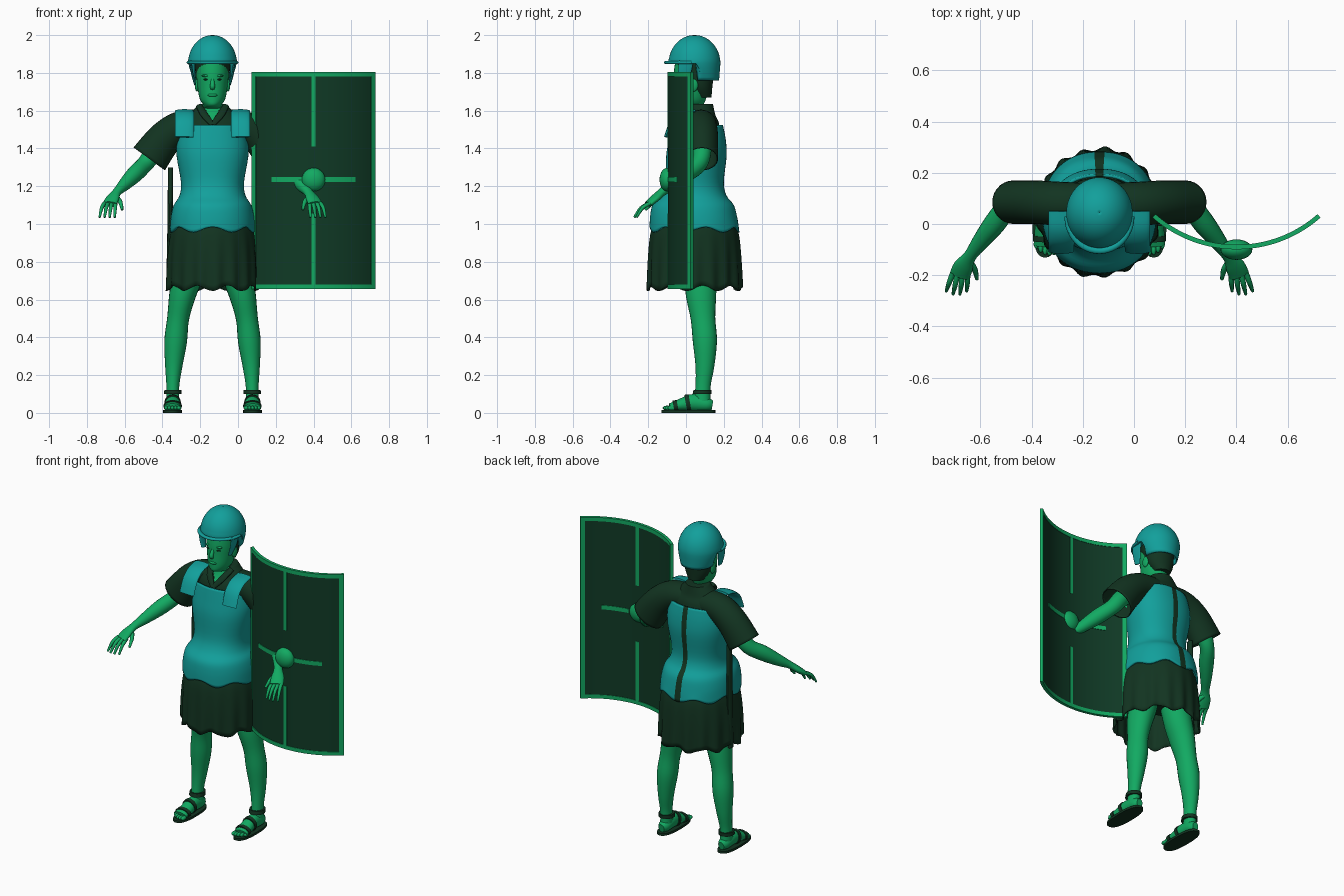
import bpy, bmesh, math
from mathutils import Vector

if "Cube" in bpy.data.objects:
    bpy.data.objects.remove(bpy.data.objects["Cube"])

CX = -0.135  # body centre line


def material(name, rgb):
    m = bpy.data.materials.new(name)
    m.use_nodes = True
    m.diffuse_color = (*rgb, 1)
    bsdf = m.node_tree.nodes["Principled BSDF"]
    bsdf.inputs["Base Color"].default_value = (*rgb, 1)
    return m


SKIN = material("skin green", (0.006, 0.40, 0.122))
ARMOUR = material("armour teal", (0.006, 0.35, 0.33))
CLOTH = material("cloth dark green", (0.006, 0.034, 0.015))
BOARD = material("shield dark green", (0.005, 0.042, 0.019))


def finish(name, bm, mats, rule=None, thick=0, angle=50):
    bmesh.ops.remove_doubles(bm, verts=bm.verts, dist=0.0002)
    bmesh.ops.recalc_face_normals(bm, faces=bm.faces)
    if rule:
        for f in bm.faces:
            f.material_index = int(rule(f.calc_center_median()))
    mesh = bpy.data.meshes.new(name)
    bm.to_mesh(mesh)
    bm.free()
    ob = bpy.data.objects.new(name, mesh)
    bpy.context.collection.objects.link(ob)
    for m in mats:
        mesh.materials.append(m)
    if thick:
        mod = ob.modifiers.new("thickness", "SOLIDIFY")
        mod.thickness = thick
    bpy.ops.object.select_all(action="DESELECT")
    ob.select_set(True)
    bpy.context.view_layer.objects.active = ob
    bpy.ops.object.shade_smooth_by_angle(angle=math.radians(angle))
    return ob


def resample(rows, sub):
    """Smooth curve through rows of numbers."""
    rows = [Vector(r) for r in rows]
    out = []
    for i in range(len(rows) - 1):
        p0, p1, p2, p3 = rows[max(i - 1, 0)], rows[i], rows[i + 1], rows[min(i + 2, len(rows) - 1)]
        for k in range(sub):
            t = k / sub
            out.append(p1 + ((p2 - p0) * t + (2 * p0 - 5 * p1 + 4 * p2 - p3) * t * t
                             + (3 * p1 - p0 - 3 * p2 + p3) * t ** 3) / 2)
    return out + [rows[-1]]


def skin_rings(bm, rings, caps):
    vs = [[bm.verts.new(p) for p in r] for r in rings]
    n = len(vs[0])
    for a, b in zip(vs, vs[1:]):
        for i in range(n):
            bm.faces.new((a[i], a[(i + 1) % n], b[(i + 1) % n], b[i]))
    if caps:
        bm.faces.new(vs[0])
        bm.faces.new(vs[-1])


def loft(name, rows, mats, n=32, sub=4, power=2.0, warp=None, caps=True, x=0, **kw):
    """Level rings, each (z, y centre, x radius, y radius)."""
    rings = []
    for z, cy, rx, ry in resample(rows, sub):
        ring = []
        for i in range(n):
            a = math.tau * i / n + math.pi / 2
            c, s = math.cos(a), math.sin(a)
            p = Vector((CX + x + rx * math.copysign(abs(c) ** (2 / power), c),
                        cy + ry * math.copysign(abs(s) ** (2 / power), s), z))
            ring.append(warp(p, a) if warp else p)
        rings.append(ring)
    bm = bmesh.new()
    skin_rings(bm, rings, caps)
    return finish(name, bm, mats, **kw)


def tube(name, rows, mat, side=1, ref=(0, 0, 1), n=16, sub=4, caps=True, **kw):
    """Rings along a path, each (x, y, z, radius across, radius along ref)."""
    pts = resample(rows, sub)
    rings = []
    for i, p in enumerate(pts):
        d = (pts[min(i + 1, len(pts) - 1)] - pts[max(i - 1, 0)])
        d = Vector(d[:3]).normalized()
        u = d.cross(Vector(ref)).normalized()
        v = u.cross(d)
        ring = []
        for k in range(n):
            a = math.tau * k / n
            q = Vector(p[:3]) + u * p[3] * math.cos(a) + v * p[4] * math.sin(a)
            ring.append(Vector((CX + side * q.x, q.y, q.z)))
        rings.append(ring)
    bm = bmesh.new()
    skin_rings(bm, rings, caps)
    return finish(name, bm, [mat], **kw)


def ball(name, loc, radii, mat):
    bm = bmesh.new()
    bmesh.ops.create_uvsphere(bm, u_segments=24, v_segments=14, radius=1)
    for v in bm.verts:
        v.co = Vector(loc) + Vector([a * b for a, b in zip(v.co, radii)])
    return finish(name, bm, [mat])


# Head, hair and face
loft("head", [(1.50, .08, .07, .06), (1.60, .07, .06, .06), (1.625, .02, .045, .075),
              (1.66, .02, .067, .085), (1.73, .03, .08, .095), (1.80, .035, .085, .10),
              (1.90, .04, .08, .09)], [SKIN])
loft("hair", [(1.67, .09, .05, .045), (1.73, .07, .082, .07), (1.82, .05, .092, .10),
              (1.87, .045, .092, .105)], [CLOTH])
tube("nose", [(0, -.055, 1.775, .007, .006), (0, -.075, 1.73, .013, .012),
              (0, -.066, 1.715, .010, .006)], SKIN, ref=(0, 1, 0))
ball("lips", (CX, -.058, 1.682), (.026, .014, .009), SKIN)
for s in (-1, 1):
    ball("ear", (CX + s * .082, .04, 1.735), (.012, .024, .034), SKIN)
    ball("eye", (CX + s * .034, -.054, 1.765), (.014, .008, .005), CLOTH)
    ball("brow", (CX + s * .035, -.05, 1.785), (.022, .012, .007), SKIN)


# Helmet with cut-away front, brim and cheek guards
def face_opening(p, a):
    if p.y < 0.06:
        p.z = max(p.z, 1.85)
    return p


dome = [(1.76, .075, .098, .10), (1.80, .06, .115, .118)]
dome += [(1.85 + .15 * math.sin(t * math.pi / 16), .045, .128 * math.cos(t * math.pi / 16) + .001,
          .136 * math.cos(t * math.pi / 16) + .001) for t in range(9)]
loft("helmet", dome, [ARMOUR], n=48, sub=2, warp=face_opening, caps=False, thick=.008)
tube("helmet_brim", [(.125 * math.cos(a), .03 + .135 * math.sin(a), 1.855, .012, .009)
                     for a in (math.pi * (1 + k / 12) for k in range(13))], ARMOUR, n=10, sub=2)
for s in (-1, 1):
    tube("cheek_guard", [(.115, .0, 1.86, .006, .038), (.108, -.008, 1.80, .006, .034),
                         (.092, -.02, 1.74, .006, .02)], ARMOUR, s, ref=(0, 1, 0))


# Tunic with open neck
def neck_opening(c):
    return c.y < .05 and c.z > 1.54 and abs(c.x - CX) < (c.z - 1.535) * .5


loft("tunic", [(1.25, .05, .14, .10), (1.45, .06, .165, .12), (1.53, .065, .165, .11),
               (1.58, .07, .125, .085), (1.635, .075, .07, .068)],
     [CLOTH, SKIN], n=64, sub=8, rule=neck_opening)


# Breast and back plates with a seam down the back
def wavy_edge(p, a):
    if p.z < 1.02:
        p.z += .014 * math.sin(a * 7) * (1.02 - p.z) / .05
    if p.z > 1.4:
        p.z -= (p.z - 1.4) * .5 * abs(math.cos(a)) ** 6
    return p


loft("cuirass", [(.97, .045, .225, .238), (1.04, .04, .22, .23), (1.10, .038, .205, .215),
                 (1.15, .04, .175, .175), (1.22, .045, .167, .155), (1.36, .055, .19, .16),
                 (1.45, .06, .19, .15), (1.525, .06, .175, .135)], [ARMOUR, CLOTH],
     n=90, power=2.2, warp=wavy_edge, caps=False, thick=.012,
     rule=lambda c: c.y > .1 and abs(c.x - CX) < .012)


# Pleated skirt
def pleats(p, a):
    t = (.99 - p.z) / .33
    f = 1 + .03 * t * math.cos(a * 17) + .012 * t * math.sin(a * 6)
    return Vector((CX + (p.x - CX) * f, .045 + (p.y - .045) * f, p.z + .014 * t * math.sin(a * 9)))


loft("skirt", [(.66, .045, .242, .25), (.82, .045, .238, .245), (.94, .045, .225, .235),
               (1.01, .045, .205, .215)], [CLOTH], n=120, warp=pleats, caps=False, thick=.008)
loft("hips", [(.80, .06, .15, .10), (.95, .05, .17, .15), (1.1, .05, .15, .14)], [CLOTH])

for s in (-1, 1):
    # Collar, shoulder plate and sleeve
    tube("collar", [(.07, .03, 1.625, .012, .018), (.045, -.025, 1.58, .010, .02),
                    (.0, -.06, 1.525, .008, .014)], CLOTH, s, ref=(1, 0, 0), n=10)
    tube("shoulder_plate", [(.148, .05, 1.60, .05, .008), (.148, -.02, 1.585, .05, .010),
                            (.148, -.075, 1.54, .05, .010), (.15, -.107, 1.46, .05, .010)],
         ARMOUR, s, ref=(0, 1, 0), n=4 * 4)
    tube("sleeve", [(.05, .08, 1.53, .075, .08), (.16, .08, 1.515, .085, .085),
                    (.25, .085, 1.455, .092, .085), (.335, .085, 1.345, .103, .085)],
         CLOTH, s, ref=(0, 1, 0), n=28, sub=6, caps=False, thick=.006)

    # Arm and hand
    tube("arm", [(.18, .08, 1.50, .055, .055), (.30, .085, 1.39, .05, .05),
                 (.355, .07, 1.32, .042, .045), (.41, .0, 1.265, .043, .045),
                 (.465, -.07, 1.21, .033, .034), (.505, -.125, 1.17, .025, .022),
                 (.53, -.165, 1.135, .038, .02), (.545, -.20, 1.105, .04, .017)], SKIN, s, n=20)
    for k in range(4):
        o = (k - 1.5) * .019
        reach = .085 - .012 * abs(k - 1.5)
        tube("finger", [(.543 + o, -.19, 1.11, .011, .011),
                        (.551 + o * 1.25, -.19 - reach * .6, 1.085, .010, .010),
                        (.558 + o * 1.4, -.195 - reach, 1.035, .006, .006)], SKIN, s, n=8)
    tube("thumb", [(.515, -.14, 1.15, .014, .014), (.488, -.175, 1.115, .012, .012),
                   (.478, -.215, 1.075, .007, .007)], SKIN, s, n=8)

    # Leg, ankle strap and sole
    tube("leg", [(.10, .06, .92, .085, .085), (.13, .075, .74, .082, .085),
                 (.16, .08, .62, .07, .08), (.182, .09, .50, .058, .065),
                 (.195, .10, .38, .06, .064), (.205, .10, .25, .046, .05),
                 (.21, .09, .14, .034, .04), (.21, .085, .04, .036, .045)],
         SKIN, s, ref=(0, 1, 0), n=24)
    loft("ankle_strap", [(.10, .085, .047, .05), (.122, .088, .045, .048)], [CLOTH], x=s * .21)
    loft("sole", [(0, .012, .05, .143), (.014, .012, .05, .143)], [CLOTH], x=s * .212, sub=1, power=2.5)

    # Foot with straps and toes
    tube("foot", [(.21, .14, .04, .02, .025), (.21, .11, .045, .036, .036),
                  (.21, .04, .055, .038, .045), (.211, -.03, .042, .042, .032),
                  (.213, -.085, .03, .044, .02)], SKIN, s)
    for y, z, a, b in ((.01, .052, .044, .046), (-.055, .036, .049, .031)):
        tube("foot_strap", [(.211, y + .011, z + .002, a, b), (.211, y - .011, z - .002, a, b)],
             CLOTH, s, sub=1)
    for k in range(5):
        ball("toe", (CX + s * (.178 + k * .017), -.102 + .006 * (k - 1) ** 2 / 2, .026),
             (.010 + .003 * (k == 0), .022, .012), SKIN)

# Scabbard at the hip
tube("scabbard", [(-.222, .075, 1.30, .014, .02), (-.225, .075, .98, .014, .025),
                  (-.232, .075, .65, .014, .02)], CLOTH, ref=(0, 1, 0), n=10)

# Curved shield: all parts are slabs on one arc
SX, SR = 0.4, 0.487
SY = SR - 0.09


def slab(name, x0, x1, z0, z1, mat, grow=0.0):
    a0, a1 = math.asin(x0 / SR), math.asin(x1 / SR)
    steps = max(2, int((a1 - a0) * 28))
    rings = []
    for i in range(steps + 1):
        a = a0 + (a1 - a0) * i / steps
        rings.append([(SX + r * math.sin(a), SY - r * math.cos(a), z)
                      for r, z in ((SR - .006 - grow, z0), (SR + .006 + grow, z0),
                                   (SR + .006 + grow, z1), (SR - .006 - grow, z1))])
    bm = bmesh.new()
    skin_rings(bm, rings, True)
    return finish(name, bm, [mat], angle=30)


W, LO, HI, MID = 0.322, 0.655, 1.805, 1.235
slab("shield_board", -W + .004, W - .004, LO + .004, HI - .004, BOARD)
for s in (-1, 1):
    ends = sorted((s * W, s * (W - .021)))
    slab("shield_side_rim", *ends, LO, HI, SKIN, .003)
    ends = sorted((s * .06, s * .218))
    slab("shield_cross_bar", *ends, MID - .013, MID + .013, SKIN, .003)
for z0, z1 in ((LO, LO + .024), (HI - .024, HI)):
    slab("shield_end_rim", -W, W, z0, z1, SKIN, .003)
for z0, z1 in ((LO, 1.055), (1.41, HI)):
    slab("shield_upright_bar", -.011, .011, z0, z1, SKIN, .0025)
ball("shield_boss", (SX, -.10, MID), (.062, .04, .062), SKIN)
